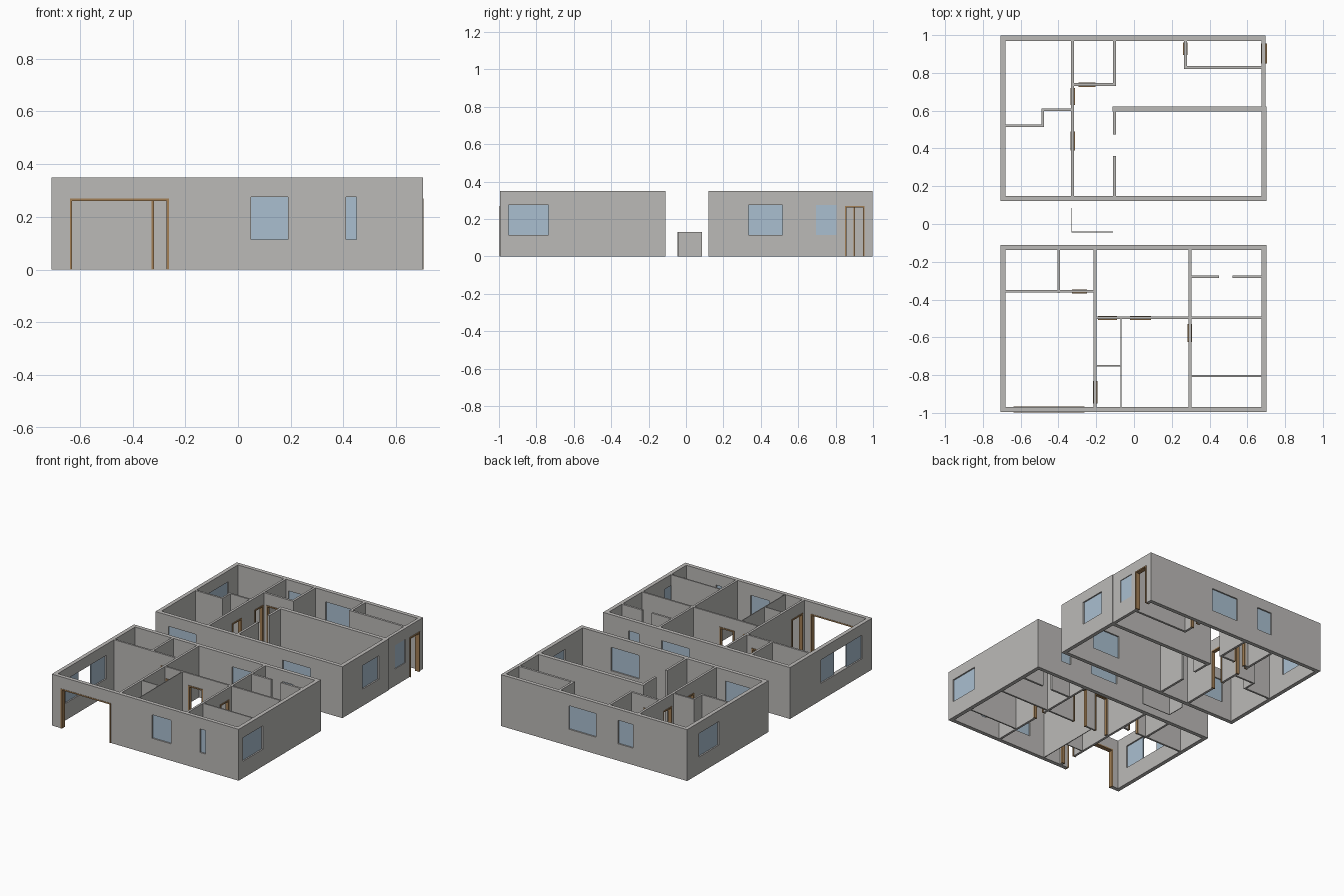
import bpy, bmesh
from mathutils import Matrix, Vector

cube = bpy.data.objects.get("Cube")
if cube:
    bpy.data.objects.remove(cube, do_unlink=True)

H = 0.35          # wall height
DOOR = 0.27       # door head height
SILL, HEAD = 0.115, 0.275


def material(name, rgb):
    m = bpy.data.materials.new(name)
    m.use_nodes = True
    m.diffuse_color = (*rgb, 1)
    m.node_tree.nodes["Principled BSDF"].inputs["Base Color"].default_value = (*rgb, 1)
    return m


PLASTER = material("grey plaster", (0.50, 0.49, 0.475))
GLASS = material("pale blue glass", (0.40, 0.52, 0.63))
WOOD = material("brown wood", (0.36, 0.21, 0.09))


def boxes(name, spans, mat):
    """One object made of boxes, each given as (x0, x1, y0, y1, z0, z1)."""
    bm = bmesh.new()
    for x0, x1, y0, y1, z0, z1 in spans:
        mid = Vector((x0 + x1, y0 + y1, z0 + z1)) / 2
        size = Matrix.Diagonal((x1 - x0, y1 - y0, z1 - z0, 1))
        bmesh.ops.create_cube(bm, size=1, matrix=Matrix.Translation(mid) @ size)
    me = bpy.data.meshes.new(name)
    bm.to_mesh(me)
    bm.free()
    ob = bpy.data.objects.new(name, me)
    bpy.context.collection.objects.link(ob)
    me.materials.append(mat)
    return ob


def cut(ob, spans):
    """Subtract boxes from an object and throw the cutter away."""
    cutter = boxes("cutter", spans, PLASTER)
    cutter.hide_render = True
    mod = ob.modifiers.new("cut", "BOOLEAN")
    mod.operation, mod.solver, mod.object = "DIFFERENCE", "EXACT", cutter
    bpy.context.view_layer.objects.active = ob
    bpy.ops.object.modifier_apply(modifier=mod.name)
    bpy.data.objects.remove(cutter, do_unlink=True)


def along(axis, pos, half, a, b, z0, z1):
    """Box running a..b along the axis, centred on pos across it."""
    if axis == "x":
        return (a, b, pos - half, pos + half, z0, z1)
    return (pos - half, pos + half, a, b, z0, z1)


def door_frame(name, axis, pos, half, a, b, w=0.009):
    boxes(name, [along(axis, pos, half, a, a + w, 0, DOOR),
                 along(axis, pos, half, b - w, b, 0, DOOR),
                 along(axis, pos, half, a + w, b - w, DOOR - w, DOOR)], WOOD)


def partition(name, axis, pos, thick, a, b, doors=()):
    """Straight inner wall with framed door openings."""
    ob = boxes(name, [along(axis, pos, thick / 2, a, b, 0, H)], PLASTER)
    if doors:
        cut(ob, [along(axis, pos, thick, s, e, -0.1, DOOR) for s, e in doors])
    for i, (s, e) in enumerate(doors):
        door_frame(f"{name}_door_frame_{i + 1}", axis, pos, thick / 2 + 0.004, s, e)


def shell(name, y0, y1, windows, doors, step=None):
    """Outer walls of one storey with windows and framed openings."""
    t = 0.027
    ob = boxes(name, [(-0.707, 0.702, y0, y1, 0, H)], PLASTER)
    cut(ob, [(-0.707 + t, 0.702 - t, y0 + t, y1 - t, -0.1, H + 0.1)])
    if step:
        cut(ob, [step])
    line = {"front": ("x", y0 + t / 2), "back": ("x", y1 - t / 2),
            "right": ("y", -0.707 + t / 2), "left": ("y", 0.702 - t / 2)}
    cut(ob, [along(*line[s], t, a, b, SILL, HEAD) for s, a, b, gap in windows] +
            [along(*line[s], t, a, b, -0.1, DOOR) for s, a, b in doors])
    for i, (s, a, b, gap) in enumerate(windows):
        panes = [(a, b)]
        if gap:  # sliding window standing open in the middle
            panes = [(a, a + (b - a) * 0.35), (b - (b - a) * 0.35, b)]
        boxes(f"{name}_{s}_glass_{i + 1}",
              [along(*line[s], 0.004, p, q, SILL, HEAD) for p, q in panes], GLASS)
    for s, a, b in doors:
        door_frame(f"{name}_{s}_door_frame", *line[s], t / 2 + 0.002, a, b)


# Storey at the front
shell("front_storey_walls", -0.995, -0.11,
      [("front", 0.05, 0.19, False), ("front", 0.41, 0.45, False),
       ("left", -0.95, -0.735, False), ("right", -0.885, -0.445, True),
       ("back", 0.05, 0.26, False), ("back", 0.43, 0.51, False)],
      [("front", -0.638, -0.262)])

IN_F, IN_B = -0.968, -0.137
WEST, EAST = -0.68, 0.675
partition("store_side_wall", "y", -0.398, 0.015, -0.365, IN_B)
partition("garage_back_wall", "x", -0.357, 0.013, WEST, -0.213, [(-0.328, -0.25)])
partition("garage_side_wall", "y", -0.206, 0.016, IN_F, IN_B, [(-0.95, -0.83)])
partition("hall_wall", "x", -0.497, 0.012, -0.198, EAST, [(-0.19, -0.09), (-0.02, 0.09)])
partition("room_wall", "y", 0.296, 0.015, IN_F, IN_B, [(-0.625, -0.53)])
partition("bath_wall_a", "x", -0.28, 0.014, 0.303, 0.45)
partition("bath_wall_b", "x", -0.28, 0.014, 0.522, EAST)
partition("closet_wall", "x", -0.805, 0.009, 0.303, EAST)
partition("thin_side_wall", "y", -0.068, 0.005, IN_F, -0.503)
partition("thin_cross_wall", "x", -0.75, 0.007, -0.198, -0.07)

# Storey at the back
shell("back_storey_walls", 0.121, 0.997,
      [("front", -0.61, -0.40, False), ("front", 0.25, 0.46, False),
       ("back", -0.02, 0.185, False), ("back", -0.30, -0.185, False),
       ("right", 0.655, 0.87, False),
       ("left", 0.335, 0.515, False), ("left", 0.695, 0.805, False)],
      [("left", 0.85, 0.955)],
      step=(0.697, 0.8, 0.623, 1.1, -0.1, H + 0.1))

LOW, TOP = 0.148, 0.97
partition("bedroom_wall", "y", -0.325, 0.016, LOW, TOP, [(0.39, 0.49), (0.63, 0.72)])
partition("divider_a", "x", 0.52, 0.013, WEST, -0.477)
partition("divider_b", "y", -0.483, 0.012, 0.526, 0.611)
partition("divider_c", "x", 0.605, 0.012, -0.477, -0.333)
partition("washroom_front_wall", "x", 0.738, 0.015, -0.317, -0.095, [(-0.295, -0.205)])
partition("washroom_side_wall", "y", -0.103, 0.016, 0.745, TOP)
partition("thick_middle_wall", "x", 0.609, 0.027, -0.115, EAST)
partition("landing_wall_a", "y", -0.103, 0.016, 0.475, 0.596)
partition("landing_wall_b", "y", -0.103, 0.016, LOW, 0.36)
partition("entry_side_wall", "y", 0.272, 0.016, 0.82, TOP, [(0.895, 0.96)])
partition("entry_front_wall", "x", 0.828, 0.015, 0.28, EAST)

# Low stair guard between the storeys
boxes("stair_guard", [(-0.332, -0.327, -0.045, 0.085, 0, 0.13),
                      (-0.327, -0.11, -0.045, -0.04, 0, 0.13)], PLASTER)
